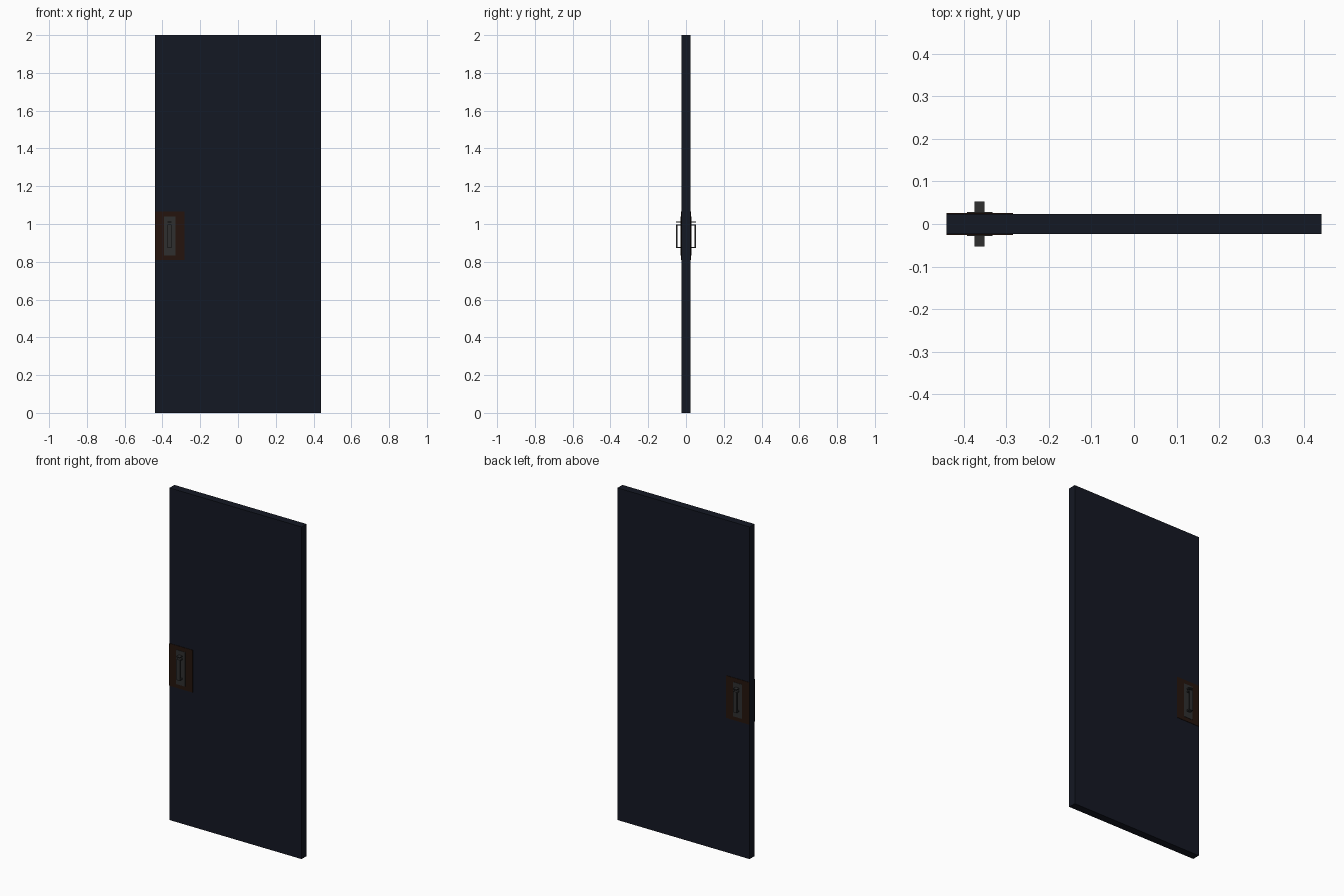
import bpy

if "Cube" in bpy.data.objects:
    bpy.data.objects.remove(bpy.data.objects["Cube"])


def material(name, rgb):
    m = bpy.data.materials.new(name)
    m.diffuse_color = (*rgb, 1)
    m.use_nodes = True
    m.node_tree.nodes["Principled BSDF"].inputs["Base Color"].default_value = m.diffuse_color
    return m


NAVY = material("navy_paint", (0.007, 0.009, 0.017))
BROWN = material("brown_plate", (0.018, 0.007, 0.004))
METAL = material("dark_metal", (0.028, 0.028, 0.028))


def box(name, x, y, z, mat):
    """Box from (min, max) ranges on each axis."""
    ranges = (x, y, z)
    bpy.ops.mesh.primitive_cube_add(size=1, location=[(a + b) / 2 for a, b in ranges])
    o = bpy.context.object
    o.name = name
    o.scale = [abs(b - a) for a, b in ranges]
    bpy.ops.object.transform_apply(location=False, scale=True)
    o.data.materials.append(mat)
    return o


# Door slab
box("door_panel", (-0.44, 0.44), (-0.0235, 0.0235), (0, 2), NAVY)

# Hardware repeated on the front and back faces
HX = (-0.374, -0.351)
for side, s in (("front", -1), ("back", 1)):
    def part(name, x, depth, z, mat):
        return box(f"{side}_{name}", x, sorted(s * d for d in depth), z, mat)

    part("guard_plate", (-0.44, -0.284), (0.0225, 0.026), (0.81, 1.065), BROWN)
    part("handle_plate", (-0.392, -0.332), (0.0225, 0.028), (0.833, 1.04), METAL)
    # Pull handle: grip with two posts
    part("handle_grip", HX, (0.046, 0.0525), (0.872, 0.998), METAL)
    part("handle_lower_post", HX, (0.025, 0.047), (0.872, 0.879), METAL)
    part("handle_upper_post", HX, (0.025, 0.047), (0.991, 0.998), METAL)
    # Thumb latch above the grip
    part("thumb_latch", HX, (0.025, 0.0525), (1.008, 1.014), METAL)
